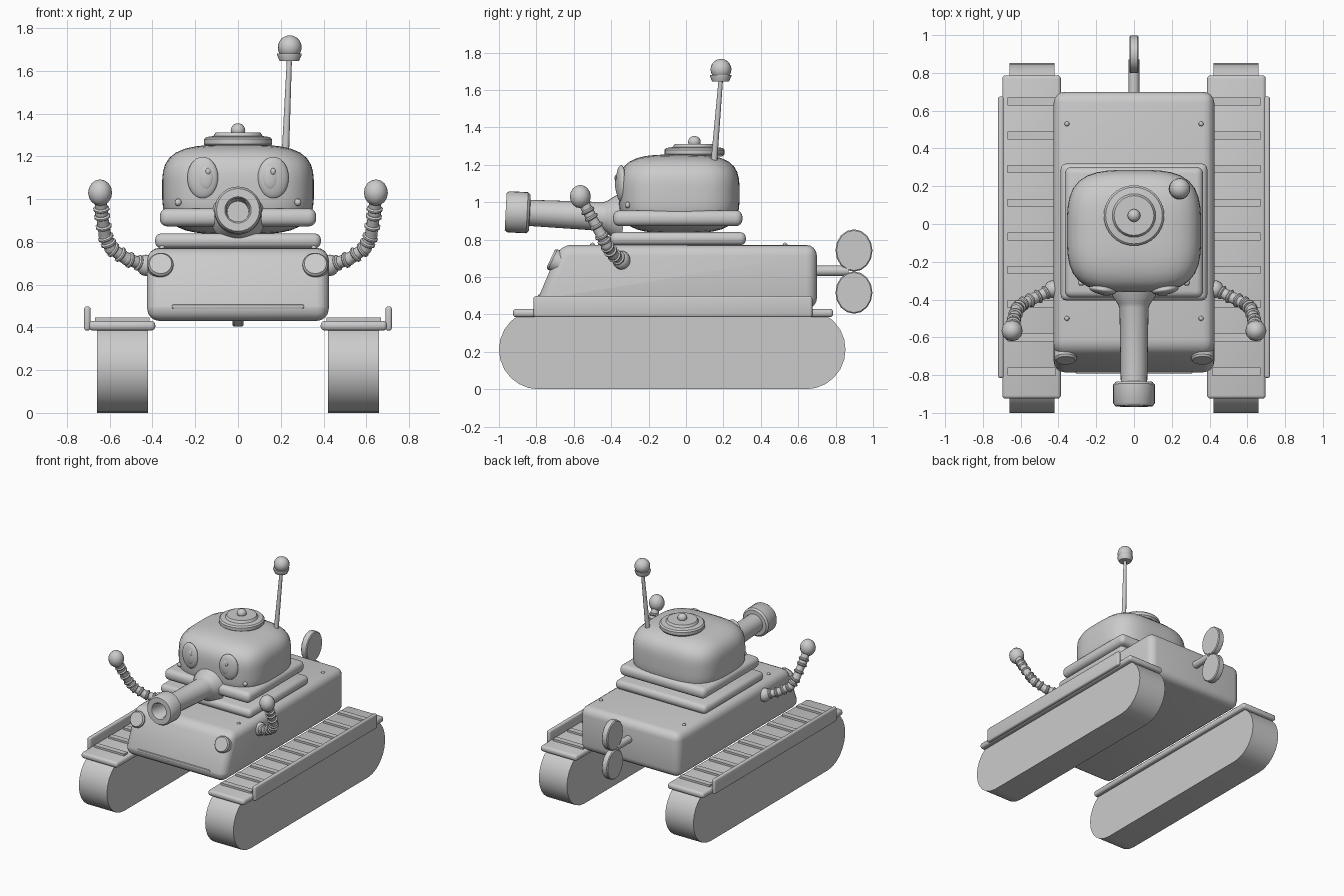
import bpy, bmesh, math
from mathutils import Vector, Matrix

if "Cube" in bpy.data.objects:
    bpy.data.objects.remove(bpy.data.objects["Cube"])


def finish(name, bm, angle=35):
    bmesh.ops.recalc_face_normals(bm, faces=bm.faces)
    me = bpy.data.meshes.new(name)
    bm.to_mesh(me)
    bm.free()
    me.shade_smooth()
    me.set_sharp_from_angle(angle=math.radians(angle))
    ob = bpy.data.objects.new(name, me)
    bpy.context.collection.objects.link(ob)
    return ob


def extrude(name, yz, x0, x1, bevel=0, segs=3):
    """Side profile (y, z) pulled across x, with optional rounded edges."""
    bm = bmesh.new()
    face = bm.faces.new([bm.verts.new((x0, y, z)) for y, z in yz])
    ext = bmesh.ops.extrude_face_region(bm, geom=[face])
    moved = [v for v in ext['geom'] if isinstance(v, bmesh.types.BMVert)]
    bmesh.ops.translate(bm, verts=moved, vec=(x1 - x0, 0, 0))
    bmesh.ops.recalc_face_normals(bm, faces=bm.faces)
    if bevel:
        edges = [e for e in bm.edges if e.calc_face_angle(0) > math.radians(30)]
        bmesh.ops.bevel(bm, geom=edges, offset=bevel, segments=segs, profile=0.5,
                        affect='EDGES', clamp_overlap=True)
    return finish(name, bm)


def box(name, x, y, z, bevel=0, segs=3):
    return extrude(name, [(y[0], z[0]), (y[1], z[0]), (y[1], z[1]), (y[0], z[1])],
                   x[0], x[1], bevel, segs)


def lathe(name, prof, loc, axis=(0, 0, 1), n=24):
    """Profile of (radius, height) spun around an axis; open ends are capped."""
    bm = bmesh.new()
    rings = []
    for r, h in prof:
        rings.append([bm.verts.new((r * math.cos(2 * math.pi * i / n),
                                    r * math.sin(2 * math.pi * i / n), h)) for i in range(n)])
    for a, b in zip(rings, rings[1:]):
        for i in range(n):
            j = (i + 1) % n
            bm.faces.new((a[i], a[j], b[j], b[i]))
    bm.faces.new(rings[0])
    bm.faces.new(rings[-1])
    rot = Vector(axis).to_track_quat('Z', 'Y').to_matrix().to_4x4()
    bmesh.ops.transform(bm, matrix=Matrix.Translation(loc) @ rot, verts=bm.verts)
    return finish(name, bm)


def rod(name, a, b, r0, r1, n=12):
    d = Vector(b) - Vector(a)
    return lathe(name, [(r0, 0), (r1, d.length)], a, d, n)


def ball(name, loc, size, turn=0, u=16, v=10):
    bm = bmesh.new()
    m = Matrix.Translation(loc) @ Matrix.Rotation(turn, 4, 'Z') @ Matrix.Diagonal((*size, 1))
    bmesh.ops.create_uvsphere(bm, u_segments=u, v_segments=v, radius=1, matrix=m)
    return finish(name, bm, 60)


# Hull
box_hull = [(-.785, .43), (-.785, .50), (-.67, .772), (.70, .772), (.70, .43)]
extrude("hull", box_hull, -.425, .425, .06, 4)
box("front_seam_bar", (-.31, .31), (-.792, -.76), (.487, .507), .008, 2)

# Turret seat and ring
box("turret_seat", (-.388, .388), (-.405, .32), (.77, .84), .03)
box("turret_ring", (-.366, .366), (-.39, .302), (.872, .957), .036, 4)

# Turret: cube grid swollen into a rounded-square dome
bm = bmesh.new()
bmesh.ops.create_cube(bm, size=2)
bmesh.ops.subdivide_edges(bm, edges=bm.edges, cuts=11, use_grid_fill=True)
P = 3.5
for v in bm.verts:
    c = Vector([math.tan(k * math.pi / 4) for k in v.co])
    c /= sum(abs(k) ** P for k in c) ** (1 / P)
    v.co = (c.x * .355, c.y * .323 - .037, c.z * .21 + 1.045)
finish("turret", bm, 60)

# Hatch with knob
lathe("hatch", [(.15, 0), (.16, .012), (.16, .035), (.15, .045), (.115, .05), (.105, .067)],
      (0, .045, 1.245), n=32)
ball("hatch_knob", (0, .045, 1.322), (.034, .034, .032))

# Cannon: flared base, barrel, muzzle with recessed bore
lathe("cannon", [(.13, 0), (.12, .04), (.085, .09), (.077, .11), (.07, .50), (.098, .502),
                 (.11, .515), (.11, .615), (.10, .63), (.062, .63), (.055, .62), (.05, .45)],
      (0, -.335, .918), (0, -1, .05), 28)

# Antenna
top = Vector((.24, .185, 1.645))
rod("antenna_rod", (.222, .15, 1.22), top, .017, .012)
lathe("antenna_cup", [(.045, 0), (.057, .028), (.057, .036)], top, n=16)
ball("antenna_ball", (.242, .187, 1.71), (.056, .056, .056))

# Wind-up key
rod("key_shaft", (0, .66, .633), (0, .87, .633), .028, .028, 16)
for part, z in (("upper", .742), ("lower", .517)):
    pts = [(.898 + .099 * math.cos(math.pi * i / 8), z + .113 * math.sin(math.pi * i / 8))
           for i in range(16)]
    extrude("key_wing_" + part, pts, -.025, .025, .006, 1)

# Track outline
R = .2125
track = [(.853 - R + R * math.cos(a), R + R * math.sin(a))
         for a in [math.pi * (i / 12 - .5) for i in range(13)]]
track += [(-1 + R + R * math.cos(a), R + R * math.sin(a))
          for a in [math.pi * (i / 12 + .5) for i in range(13)]]

arm = [(.43, -.345, .69), (.52, -.39, .72), (.595, -.425, .77), (.622, -.455, .83),
       (.638, -.515, .935), (.645, -.565, 1.03)]

for side, s in (("right", 1), ("left", -1)):
    def X(a, b):
        return tuple(sorted((s * a, s * b)))

    # Tracks, fenders and treads
    extrude("track_" + side, track, *X(.42, .66))
    box("fender_" + side, X(.387, .697), (-.925, .787), (.385, .43), .018)
    box("fender_lip_" + side, X(.69, .72), (-.815, .675), (.385, .498), .012)
    for i in range(9):
        y = .648 - .1785 * i
        box(f"tread_{side}_{i}", X(.413, .67), (y - .021, y + .021), (.42, .445))

    # Headlight
    lathe("headlight_" + side, [(.06, 0), (.06, .045), (.052, .056)],
          (s * .362, -.672, .675), (0, -.9, .42), 20)

    # Deck bolts and cheek rivet
    for i, y in enumerate((-.5, -.15, .53)):
        ball(f"deck_bolt_{side}_{i}", (s * .355, y, .772), (.013, .013, .012), 0, 10, 6)
    ball("cheek_rivet_" + side, (s * .28, -.312, .985), (.017, .015, .017), 0, 10, 6)

    # Eye with pupil and glint
    ball("eye_" + side, (s * .165, -.347, 1.10), (.073, .027, .098), s * .15, 24, 14)
    ball("pupil_" + side, (s * .152, -.365, 1.10), (.038, .014, .058), s * .1, 16, 10)
    ball("eye_glint_" + side, (s * .152 + .012, -.376, 1.13), (.012, .006, .015), 0, 10, 6)

    # Arm: shoulder, segments, joint rings, hand
    pts = [Vector((s * x, y, z)) for x, y, z in arm]
    ball("shoulder_" + side, pts[0], (.045, .047, .05))
    for i, (a, b) in enumerate(zip(pts, pts[1:])):
        rod(f"arm_segment_{side}_{i}", a, b, .03, .028)
        if i:
            ball(f"arm_joint_{side}_{i}", a, (.031, .031, .031), 0, 12, 8)
        for k, t in enumerate((.4, .85) if i < 4 else (.2,)):
            lathe(f"arm_ring_{side}_{i}_{k}", [(.03, -.01), (.038, -.004), (.038, .004), (.03, .01)],
                  a.lerp(b, t), b - a, 12)
    ball("hand_" + side, pts[-1], (.056, .056, .062), 0, 12, 8)
